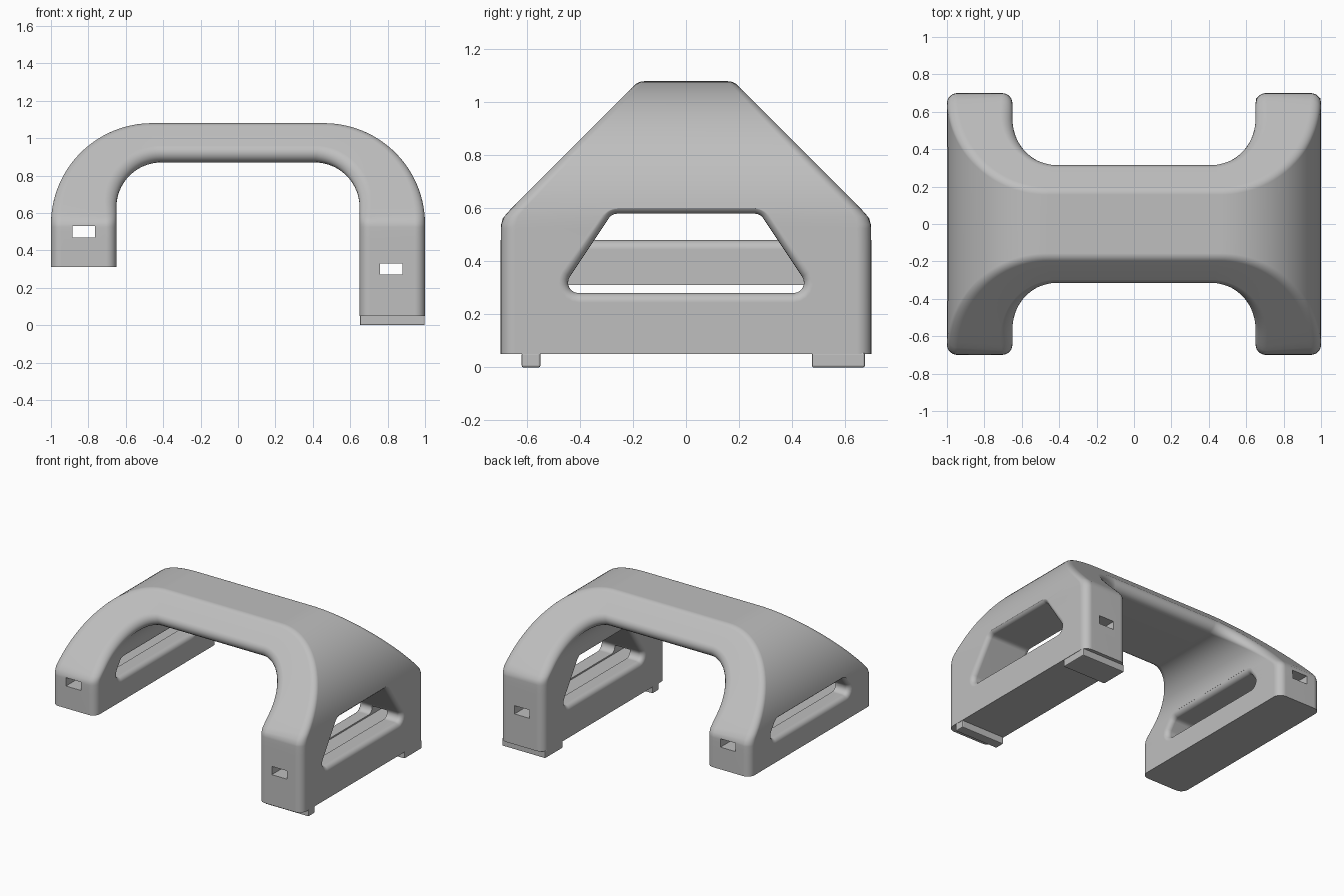
import bpy, bmesh, math
from mathutils import Vector

cube = bpy.data.objects.get("Cube")
if cube:
    bpy.data.objects.remove(cube, do_unlink=True)

grey = bpy.data.materials.new("plain grey")
grey.use_nodes = True
colour = (0.52, 0.52, 0.52, 1)
grey.diffuse_color = colour
grey.node_tree.nodes["Principled BSDF"].inputs["Base Color"].default_value = colour


def rounded(corners, radius, grow=0.0, steps=6):
    """Round a convex counter-clockwise outline, then offset it outward by grow."""
    pts = [Vector(c) for c in corners]
    out = []
    for i, p in enumerate(pts):
        a = (p - pts[i - 1]).normalized()
        b = (pts[(i + 1) % len(pts)] - p).normalized()
        turn = math.atan2(a.x * b.y - a.y * b.x, a.dot(b))
        centre = p - a * radius * math.tan(turn / 2) + Vector((-a.y, a.x)) * radius
        start = math.atan2(-a.x, a.y)
        for k in range(steps + 1):
            t = start + turn * k / steps
            out.append(centre + Vector((math.cos(t), math.sin(t))) * (radius + grow))
    return out


def loft(name, rings):
    """Skin a row of closed rings and cap both ends."""
    bm = bmesh.new()
    rows = [[bm.verts.new(p) for p in ring] for ring in rings]
    n = len(rows[0])
    for r, s in zip(rows, rows[1:]):
        for i in range(n):
            j = (i + 1) % n
            bm.faces.new((r[i], r[j], s[j], s[i]))
    bm.faces.new(rows[0])
    bm.faces.new(rows[-1])
    bmesh.ops.recalc_face_normals(bm, faces=bm.faces)
    mesh = bpy.data.meshes.new(name)
    bm.to_mesh(mesh)
    bm.free()
    mesh.materials.append(grey)
    obj = bpy.data.objects.new(name, mesh)
    bpy.context.collection.objects.link(obj)
    return obj


def box(name, x, y, z):
    ring = [(x[0], z[0]), (x[1], z[0]), (x[1], z[1]), (x[0], z[1])]
    return loft(name, [[(u, v, w) for u, w in ring] for v in y])


def half_depth(z):
    """Straight legs below, 45 degree slopes above, with a softened crease."""
    t = z - 0.56
    return 0.7 - (t + math.hypot(t, 0.015)) / 2


# Outer and inner edge points of the arch, from a foot up to the middle
def arch_side(foot):
    rows = [((1, z), (0.65, z)) for z in (foot, 0.46, 0.50, 0.525)]
    steps = 28
    lead = math.radians(15)
    for k in range(steps + 1):
        a = math.pi / 2 * k / steps
        outer = (0.46 + 0.54 * math.cos(a), 0.54 + 0.54 * math.sin(a))
        if a < lead:
            inner = (0.65, 0.54 + 0.09 * a / lead)
        else:
            b = (a - lead) / (math.pi / 2 - lead) * math.pi / 2
            inner = (0.41 + 0.24 * math.cos(b), 0.63 + 0.24 * math.sin(b))
        rows.append((outer, inner))
    return rows


# Rounded cross-section of the arch
def section(outer, inner, side):
    o, i = Vector(outer), Vector(inner)
    length = (o - i).length
    yo, yi = half_depth(o.y), half_depth(i.y)
    outline = rounded([(0, -yi), (length, -yo), (length, yo), (0, yi)], 0.055)
    ring = []
    for p in outline:
        q = i + (o - i) * p.x / length
        ring.append((side * q.x, p.y, q.y))
    return ring


left = [section(o, i, 1) for o, i in arch_side(0.05)]
right = [section(o, i, -1) for o, i in arch_side(0.31)]
body = loft("arched_body", left + right[::-1])


# Window cutter with flared, rounded rims on both faces of a leg
def window(name, side, bottom, top, wide, narrow):
    rim, steps = 0.035, 6
    stations = [(0.62, rim)]
    curve = []
    for k in range(steps + 1):
        t = rim * (1 - math.cos(math.pi / 2 * k / steps))
        curve.append((t, rim - math.sqrt(max(0, rim ** 2 - (rim - t) ** 2))))
    stations += [(0.65 + t, d) for t, d in curve]
    stations += [(1 - t, d) for t, d in reversed(curve)]
    stations.append((1.03, rim))
    outline = [(-wide, bottom), (wide, bottom), (narrow, top), (-narrow, top)]
    return loft(name, [[(side * x, p.x, p.y) for p in rounded(outline, 0.04, d)]
                       for x, d in stations])


cutters = [
    window("left_window_cutter", 1, 0.28, 0.58, 0.48, 0.28),
    window("right_window_cutter", -1, 0.48, 0.61, 0.48, 0.385),
    box("left_slot_cutter", (0.76, 0.88), (-0.8, 0.8), (0.27, 0.33)),
    box("right_slot_cutter", (-0.885, -0.765), (-0.8, 0.8), (0.47, 0.53)),
]

bpy.ops.object.select_all(action="DESELECT")
bpy.context.view_layer.objects.active = body
body.select_set(True)
for cutter in cutters:
    cutter.hide_render = True
    mod = body.modifiers.new("cut", "BOOLEAN")
    mod.operation = "DIFFERENCE"
    mod.solver = "EXACT"
    mod.object = cutter
    bpy.ops.object.modifier_apply(modifier=mod.name)
    bpy.data.objects.remove(cutter, do_unlink=True)

bpy.ops.object.shade_smooth_by_angle(angle=math.radians(30))
weighted = body.modifiers.new("even_shading", "WEIGHTED_NORMAL")
weighted.keep_sharp = True

# Locating feet under the longer leg
for name, y in (("front_foot", (-0.62, -0.55)), ("back_foot", (0.475, 0.675))):
    foot = box(name, (0.652, 0.998), y, (0, 0.055))
    bevel = foot.modifiers.new("soft_edges", "BEVEL")
    bevel.width = 0.006
    bevel.segments = 2
